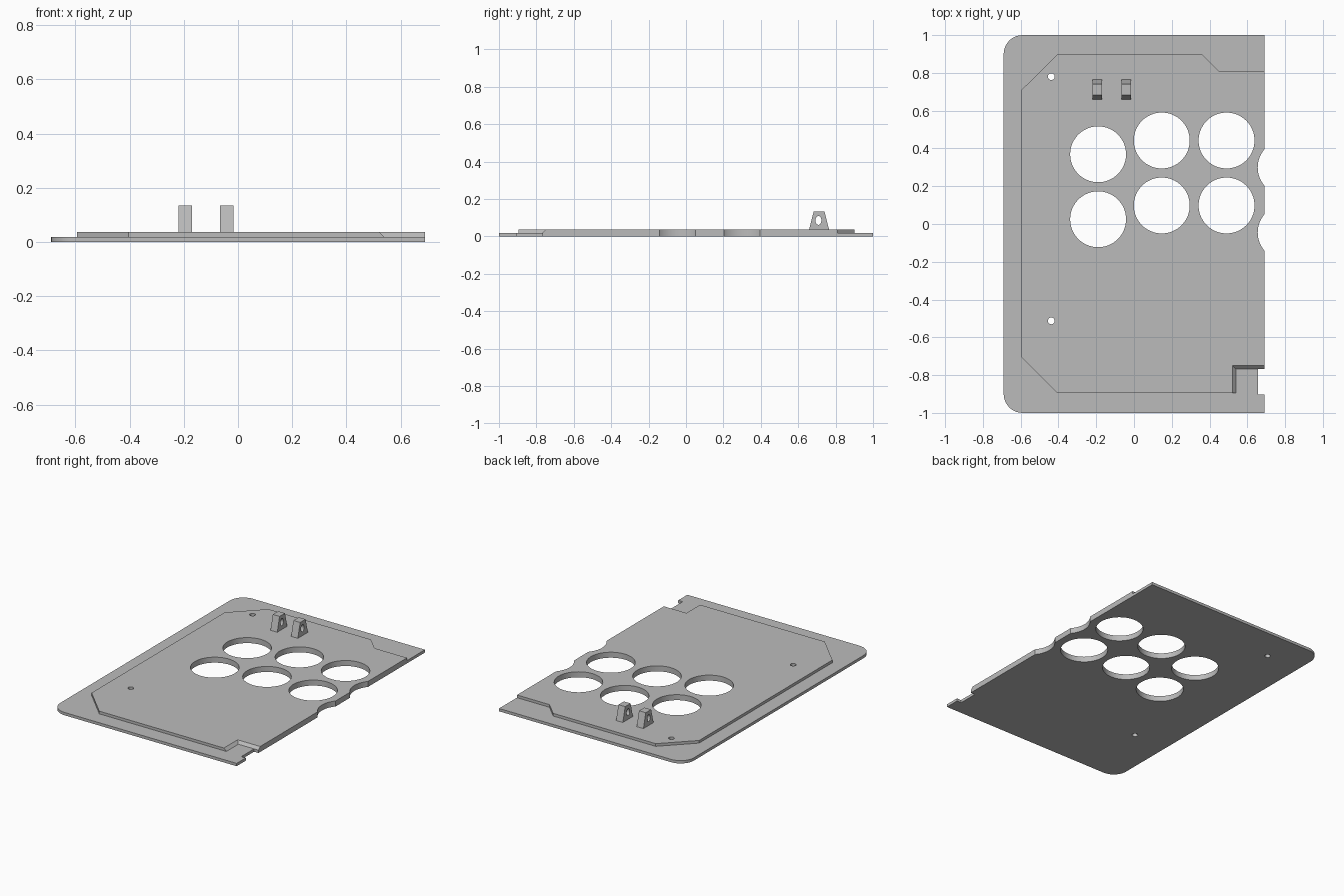
import bpy
import bmesh
from math import cos, sin, pi

cube = bpy.data.objects.get("Cube")
if cube:
    bpy.data.objects.remove(cube, do_unlink=True)

grey = bpy.data.materials.new("plain_grey")
grey.use_nodes = True
colour = (0.5, 0.5, 0.5, 1)
grey.diffuse_color = colour
grey.node_tree.nodes["Principled BSDF"].inputs["Base Color"].default_value = colour

BASE_TOP, PLATE_TOP, LUG_TOP = 0.019, 0.037, 0.134
EDGE = 0.69


def loft(name, lower, upper):
    """Closed solid between two matching loops of 3D points."""
    bm = bmesh.new()
    a = [bm.verts.new(p) for p in lower]
    b = [bm.verts.new(p) for p in upper]
    bm.faces.new(a[::-1])
    bm.faces.new(b)
    for i in range(len(a)):
        j = (i + 1) % len(a)
        bm.faces.new((a[i], a[j], b[j], b[i]))
    bmesh.ops.recalc_face_normals(bm, faces=bm.faces)
    mesh = bpy.data.meshes.new(name)
    bm.to_mesh(mesh)
    bm.free()
    mesh.materials.append(grey)
    obj = bpy.data.objects.new(name, mesh)
    bpy.context.collection.objects.link(obj)
    return obj


def at_height(points, z):
    return [(x, y, z) for x, y in points]


def arc(cx, cy, rx, ry, start, end, steps):
    return [(cx + rx * cos(start + (end - start) * i / steps),
             cy + ry * sin(start + (end - start) * i / steps))
            for i in range(steps + 1)]


def ellipse(cx, cy, rx, ry, steps):
    return arc(cx, cy, rx, ry, 0, 2 * pi, steps)[:-1]


def cut(targets, cutters):
    for obj in targets:
        for cutter in cutters:
            mod = obj.modifiers.new("cut", 'BOOLEAN')
            mod.operation = 'DIFFERENCE'
            mod.solver = 'EXACT'
            mod.object = cutter
        bpy.context.view_layer.update()
        graph = bpy.context.evaluated_depsgraph_get()
        mesh = bpy.data.meshes.new_from_object(obj.evaluated_get(graph))
        obj.modifiers.clear()
        obj.data = mesh
    for cutter in cutters:
        bpy.data.objects.remove(cutter, do_unlink=True)


# Base plate: two rounded corners and a small edge notch
outline = [(EDGE, 1)]
outline += arc(-0.59, 0.9, 0.1, 0.1, pi / 2, pi, 10)
outline += arc(-0.59, -0.9, 0.1, 0.1, pi, 1.5 * pi, 10)
outline += [(EDGE, -1), (EDGE, -0.903), (0.657, -0.903),
            (0.657, -0.768), (EDGE, -0.768)]
base = loft("base_plate", at_height(outline, 0), at_height(outline, BASE_TOP))

# Raised plate: chamfered corners and a sloped step at the front corner
shared = [(EDGE, 0.81), (0.448, 0.81), (0.358, 0.9), (-0.405, 0.9),
          (-0.595, 0.71), (-0.595, -0.705), (-0.405, -0.895)]
foot = shared + [(0.54, -0.895), (0.54, -0.768), (EDGE, -0.768)]
crown = shared + [(0.522, -0.895), (0.522, -0.75), (EDGE, -0.75)]
raised = loft("raised_plate", at_height(foot, BASE_TOP), at_height(crown, PLATE_TOP))

# Large round openings, edge scallops and screw holes
holes = [(x, y + dy, 0.148, 64)
         for x, y in ((-0.19, 0.025), (0.147, 0.098), (0.49, 0.098), (0.803, -0.045))
         for dy in (0, 0.344)]
holes += [(-0.438, y, 0.018, 24) for y in (0.78, -0.513)]
cutters = []
for x, y, r, steps in holes:
    ring = ellipse(x, y, r, r, steps)
    cutters.append(loft("hole_cutter", at_height(ring, -0.1), at_height(ring, 0.1)))
cut([base, raised], cutters)

# Pair of tapered lugs with an oval eye
for side, x in (("right", -0.194), ("left", -0.041)):
    profile = [(0.658, PLATE_TOP), (0.765, PLATE_TOP), (0.74, LUG_TOP), (0.683, LUG_TOP)]
    lug = loft(side + "_lug", [(x - 0.025, y, z) for y, z in profile],
               [(x + 0.025, y, z) for y, z in profile])
    eye = ellipse(0.708, 0.086, 0.016, 0.024, 24)
    cut([lug], [loft("eye_cutter", [(x - 0.1, y, z) for y, z in eye],
                     [(x + 0.1, y, z) for y, z in eye])])

# Smooth the round walls, keep hard edges
bpy.ops.object.select_all(action='DESELECT')
for obj in bpy.context.scene.objects:
    if obj.type == 'MESH':
        obj.select_set(True)
        bpy.context.view_layer.objects.active = obj
bpy.ops.object.shade_smooth_by_angle(angle=pi / 6)
